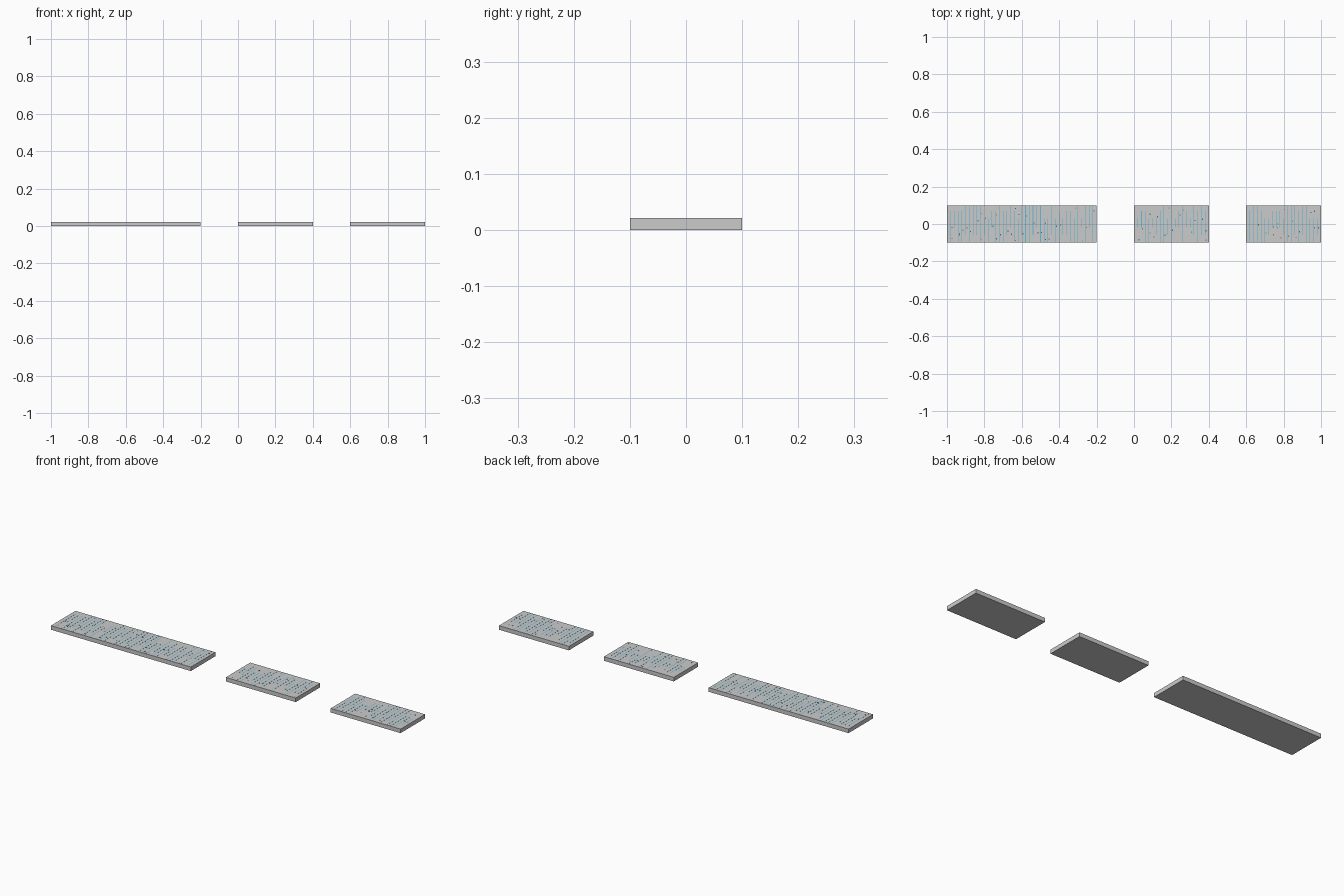
import bpy, bmesh, random
from mathutils import Matrix, Vector

if "Cube" in bpy.data.objects:
    bpy.data.objects.remove(bpy.data.objects["Cube"])

random.seed(4)
TOP, HALF = 0.021, 0.1


def material(name, rgb):
    m = bpy.data.materials.new(name)
    m.diffuse_color = (*rgb, 1)
    m.use_nodes = True
    m.node_tree.nodes["Principled BSDF"].inputs["Base Color"].default_value = m.diffuse_color
    return m


BLUE = material("blue", (0.12, 0.5, 0.68))
DARK = material("dark_blue", (0.04, 0.16, 0.25))
RED = material("red", (0.5, 0.15, 0.1))


def boxes(name, items, mat=None):
    # one object made of boxes given as (centre, size)
    bm = bmesh.new()
    for c, s in items:
        bmesh.ops.create_cube(bm, size=1, matrix=Matrix.Translation(c) @ Matrix.Diagonal((*s, 1)))
    me = bpy.data.meshes.new(name)
    bm.to_mesh(me)
    bm.free()
    if mat:
        me.materials.append(mat)
    ob = bpy.data.objects.new(name, me)
    bpy.context.collection.objects.link(ob)
    return ob


def plank(name, x0, x1):
    # slab
    boxes(name, [(Vector(((x0 + x1) / 2, 0, TOP / 2)), (x1 - x0, 2 * HALF, TOP))])

    # inlaid lines across the slab, broken at random, with small studs
    lines, dark, red = [], [], []
    count = round((x1 - x0) / 0.02)
    for i in range(1, count):
        x = x0 + i * (x1 - x0) / count
        a = random.choice((-0.1, -0.1, -0.06, -0.02))
        b = random.choice((0.1, 0.1, 0.07, 0.03))
        lines.append((Vector((x, (a + b) / 2, TOP)), (0.003, b - a, 0.0006)))
        for group, chance in ((dark, 0.5), (red, 0.35)):
            if random.random() < chance:
                y = random.uniform(-0.09, 0.09)
                group.append((Vector((x + 0.006, y, TOP)), (0.005, 0.007, 0.0008)))
    boxes(name + "_lines", lines, BLUE)
    boxes(name + "_dark_studs", dark, DARK)
    boxes(name + "_red_studs", red, RED)


plank("long_plank", -1.0, -0.2)
plank("middle_plank", 0.0, 0.4)
plank("end_plank", 0.6, 1.0)
